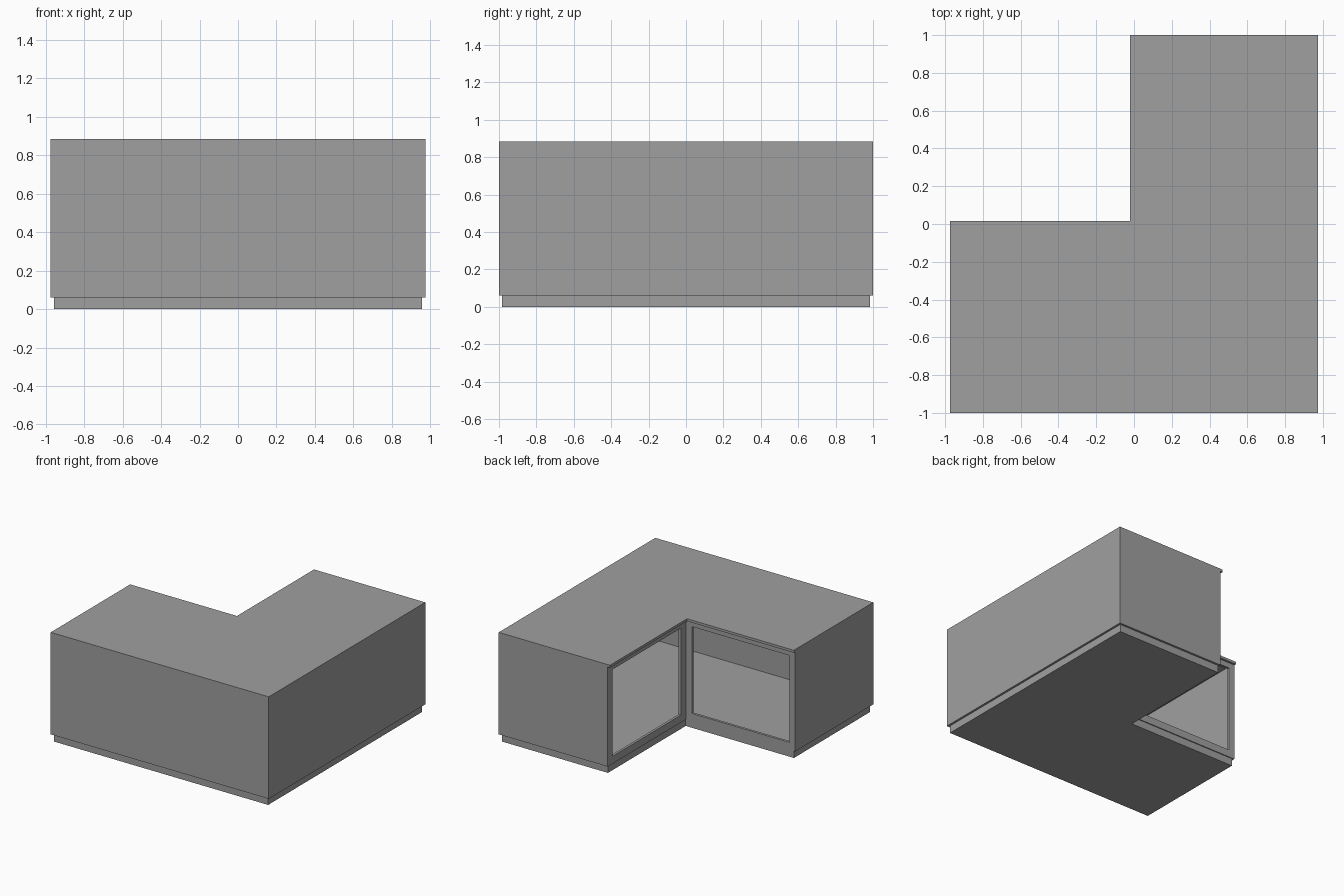
import bpy
import bmesh
from mathutils import Vector

default = bpy.data.objects.get("Cube")
if default:
    bpy.data.objects.remove(default, do_unlink=True)

grey = bpy.data.materials.new("plain_grey")
grey.use_nodes = True
colour = (0.35, 0.35, 0.35, 1)
grey.diffuse_color = colour
grey.node_tree.nodes["Principled BSDF"].inputs["Base Color"].default_value = colour

# Overall outline, face plane of each wing and shared heights
LEFT, RIGHT, FRONT, BACK = 0.975, -0.975, -1.0, 1.0
FACE_X, FACE_Y = 0.0, -0.003
KICK_TOP, LID_BOTTOM, TOP = 0.06, 0.865, 0.885
BOARD = 0.015
RAIL = 0.02


def finish(name, bm):
    bmesh.ops.recalc_face_normals(bm, faces=bm.faces)
    mesh = bpy.data.meshes.new(name)
    bm.to_mesh(mesh)
    bm.free()
    mesh.materials.append(grey)
    obj = bpy.data.objects.new(name, mesh)
    bpy.context.collection.objects.link(obj)
    return obj


def l_slab(name, inset, notch_x, notch_y, z0, z1):
    """Extruded corner-shaped slab with its notch at the back right."""
    x0, x1 = RIGHT + inset, LEFT - inset
    y0, y1 = FRONT + inset, BACK - inset
    outline = [(x0, y0), (x1, y0), (x1, y1),
               (notch_x, y1), (notch_x, notch_y), (x0, notch_y)]
    bm = bmesh.new()
    face = bm.faces.new([bm.verts.new((x, y, z0)) for x, y in outline])
    made = bmesh.ops.extrude_face_region(bm, geom=[face])["geom"]
    verts = [v for v in made if isinstance(v, bmesh.types.BMVert)]
    bmesh.ops.translate(bm, verts=verts, vec=(0, 0, z1 - z0))
    # the extrusion keeps the starting face, so the slab is closed
    if not face.is_valid or len(bm.faces) < 8:
        bmesh.ops.holes_fill(bm, edges=bm.edges)
    return finish(name, bm)


def add_box(bm, low, high):
    low, high = Vector(low), Vector(high)
    verts = bmesh.ops.create_cube(bm, size=1)["verts"]
    bmesh.ops.scale(bm, verts=verts, vec=high - low)
    bmesh.ops.translate(bm, verts=verts, vec=(low + high) / 2)


def wall(name, x0, x1, y0, y1):
    bm = bmesh.new()
    add_box(bm, (x0, y0, KICK_TOP), (x1, y1, LID_BOTTOM))
    finish(name, bm)


def face_frame(name, along_x, start, end, open_start, open_end):
    """Two stiles and two rails around an open bay."""
    open_low, open_high = 0.12, 0.822
    parts = [(start, open_start, KICK_TOP, LID_BOTTOM),
             (open_end, end, KICK_TOP, LID_BOTTOM),
             (open_start, open_end, KICK_TOP, open_low),
             (open_start, open_end, open_high, LID_BOTTOM)]
    bm = bmesh.new()
    for a, b, z0, z1 in parts:
        if along_x:
            add_box(bm, (a, FACE_Y - RAIL, z0), (b, FACE_Y, z1))
        else:
            add_box(bm, (FACE_X, a, z0), (FACE_X + RAIL, b, z1))
    finish(name, bm)


# Plinth, floor and overhanging top
l_slab("plinth", 0.017, FACE_X + 0.01, FACE_Y - 0.008, 0, KICK_TOP)
l_slab("floor_panel", 0, FACE_X, FACE_Y, KICK_TOP, KICK_TOP + 0.008)
l_slab("top_panel", 0, -0.02, 0.015, LID_BOTTOM, TOP)

# Outer walls
wall("front_wall", RIGHT, LEFT, FRONT, FRONT + BOARD)
wall("left_wall", LEFT - BOARD, LEFT, FRONT, BACK)
wall("right_end_wall", RIGHT, RIGHT + BOARD, FRONT, FACE_Y)
wall("back_end_wall", FACE_X, LEFT, BACK - BOARD, BACK)

# Open frames on the two inner faces
face_frame("right_wing_frame", True, RIGHT, FACE_X + RAIL, -0.925, -0.05)
face_frame("back_wing_frame", False, FACE_Y - RAIL, BACK, 0.065, 0.94)
